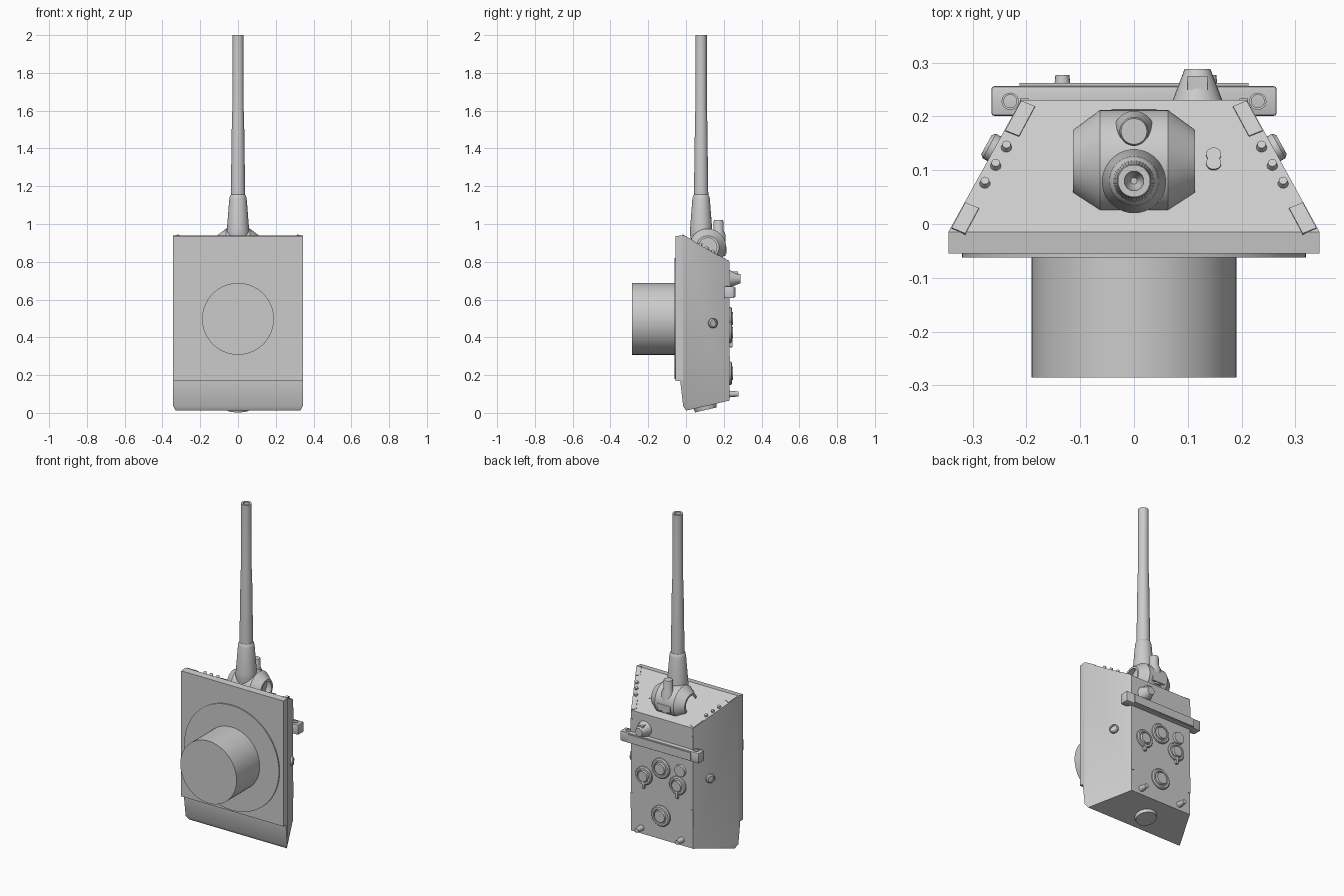
import bpy, bmesh, math
from mathutils import Vector, Matrix

if "Cube" in bpy.data.objects:
    bpy.data.objects.remove(bpy.data.objects["Cube"])

grey = bpy.data.materials.new("armour_grey")
grey.use_nodes = True
tone = (0.6, 0.6, 0.6, 1)
grey.diffuse_color = tone
grey.node_tree.nodes["Principled BSDF"].inputs["Base Color"].default_value = tone


def finish(name, bm):
    bmesh.ops.recalc_face_normals(bm, faces=bm.faces)
    mesh = bpy.data.meshes.new(name)
    bm.to_mesh(mesh)
    bm.free()
    mesh.materials.append(grey)
    ob = bpy.data.objects.new(name, mesh)
    bpy.context.collection.objects.link(ob)
    bpy.ops.object.select_all(action='DESELECT')
    ob.select_set(True)
    bpy.context.view_layer.objects.active = ob
    bpy.ops.object.shade_smooth_by_angle(angle=math.radians(32))
    return ob


def hull(name, half):
    """Convex solid from points mirrored across x."""
    bm = bmesh.new()
    for x, y, z in half:
        for s in (-1, 1):
            bm.verts.new((s * x, y, z))
    bmesh.ops.convex_hull(bm, input=bm.verts)
    bmesh.ops.dissolve_limit(bm, angle_limit=0.01, verts=bm.verts, edges=bm.edges)
    return finish(name, bm)


def lathe(name, profile, origin, axis, steps=40, arc=2 * math.pi, start=0.0):
    """Spin (radius, height) points round an axis."""
    bm = bmesh.new()
    vs = [bm.verts.new((r, 0, h)) for r, h in profile]
    es = [bm.edges.new(p) for p in zip(vs, vs[1:])]
    bmesh.ops.rotate(bm, verts=bm.verts, matrix=Matrix.Rotation(start, 3, 'Z'))
    bmesh.ops.spin(bm, geom=vs + es, axis=(0, 0, 1), cent=(0, 0, 0),
                   angle=arc, steps=steps)
    bmesh.ops.remove_doubles(bm, verts=bm.verts, dist=1e-5)
    rot = Vector((0, 0, 1)).rotation_difference(Vector(axis)).to_matrix().to_4x4()
    bm.transform(Matrix.Translation(origin) @ rot)
    return finish(name, bm)


def stud(name, origin, axis, r0, r1, height, steps=24):
    return lathe(name, [(0, 0), (r0, 0), (r1, height), (0, height)],
                 origin, axis, steps)


def box(name, centre, size, rot=None, bevel=0.0):
    bm = bmesh.new()
    bmesh.ops.create_cube(bm, size=1)
    bmesh.ops.scale(bm, vec=size, verts=bm.verts)
    if bevel:
        bmesh.ops.bevel(bm, geom=bm.edges[:], offset=bevel, segments=2,
                        affect='EDGES', profile=0.5)
    m = Matrix.Translation(centre)
    bm.transform(m @ rot.to_4x4() if rot else m)
    return finish(name, bm)


# Main armoured shell and its thick base plate
hull("turret_shell", [(.345, -.03, .165), (.345, -.03, .938), (.345, -.015, .94),
                      (.343, -.015, .035), (.33, 0, .012),
                      (.21, .23, .80), (.21, .23, .065)])
hull("base_plate", [(.345, -.055, .936), (.345, -.015, .94),
                    (.345, -.055, .17), (.345, -.015, .17)])

# Ring and basket below the turret
stud("turret_ring", (0, -.05, .5), (0, -1, 0), .32, .32, .012, 64)
stud("turret_basket", (0, -.05, .4975), (0, -1, 0), .19, .19, .235, 64)

# Sloped gun plate: direction helpers
up_slope = Vector((0, -.245, .14)).normalized()
face_n = Vector((0, .14, .245)).normalized()
slope_rot = Matrix((Vector((1, 0, 0)), up_slope, face_n)).transposed()
if slope_rot.determinant() < 0:
    slope_rot = Matrix((Vector((1, 0, 0)), -up_slope, face_n)).transposed()


def on_slope(x, y):
    return Vector((x, y, .94 - .571 * (y + .015)))


# Curved mantlet shell with tapered ends, open towards the turret
pivot = Vector((0, .115, .878))
lathe("mantlet_shell", [(.048, -.113), (.06, -.113), (.097, -.063), (.097, .063),
                        (.06, .113), (.048, .113), (.08, .06), (.08, -.06), (.048, -.113)],
      pivot, (1, 0, 0), 32, math.radians(200), math.radians(50))
stud("mantlet_core", pivot - Vector((.06, 0, 0)), (1, 0, 0), .078, .078, .12, 32)
box("mantlet_lip", (0, .205, .86), (.084, .018, .04))

# Gun with stepped sleeve and hollow muzzle
lathe("gun_barrel", [(0, .90), (.05, .90), (.06, .95), (.058, .98), (.046, 1.135),
                     (.042, 1.15), (.038, 1.155), (.032, 1.58), (.03, 1.6),
                     (.03, 2), (.018, 2), (.016, 1.95), (.006, 1.93), (0, 1.93)],
      (0, .08, 0), (0, 0, 1), 40)

# Secondary barrel housing
lathe("coaxial_housing", [(0, .83), (.038, .83), (.038, .94), (.027, .965), (.027, 1.01),
                          (.024, 1.02), (0, 1.02)], (0, .172, 0), (0, 0, 1), 28)

# Sight opening plate on the slope
for dy in (-.008, .008):
    stud("sight_cover", on_slope(.148, .12 + dy), face_n, .014, .014, .004)

# Edge bolts, side ports, weld strips
side_n = Vector((.245, .135, 0)).normalized()
for s in (-1, 1):
    for x, y in ((.237, .142), (.257, .108), (.277, .075)):
        stud("edge_bolt", on_slope(s * x, y), face_n, .01, .008, .012, 12)
    n = Vector((s * side_n.x, side_n.y, 0))
    port = Vector((s * .26, .14, .475))
    lathe("side_port", [(0, -.005), (.026, -.005), (.026, .01), (.02, .016),
                        (.015, .016), (.015, .010), (0, .010)], port, n, 24)
    for z, length in ((.70, .1), (.25, .1)):
        box("weld_strip", (s * .204, .23, z), (.016, .006, length))
    for y, w in ((.195, .07), (.01, .06)):
        x = .337 - .551 * y - .018
        tilt = Matrix.Rotation(s * math.radians(25), 3, 'Z')
        box("joint_plate", on_slope(s * x, y), (.028, w, .006), slope_rot @ tilt)

# Roof stowage bar with drilled end lugs
box("roof_bar", (0, .2285, .639), (.53, .055, .062), bevel=.005)
box("roof_bar_cap", (0, .246, .639), (.426, .032, .05))
for s in (-1, 1):
    lathe("bar_lug_ring", [(.012, 0), (.016, 0), (.016, .003), (.012, .003), (.012, 0)],
          (s * .23, .228, .67), (0, 0, 1), 20)

# Roof fittings
roof = (0, 1, 0)


def hatch(name, x, z, r, handle=False):
    lathe(name, [(0, -.005), (r, -.005), (r, .008), (r * .9, .014), (r * .72, .014),
                 (r * .68, .008), (r * .6, .008), (r * .55, .02), (0, .02)],
          (x, .23, z), roof, 32)
    if handle:
        box(name + "_handle", (x, .238, z - r), (.016, .016, .045), bevel=.003)


hatch("top_hatch", .005, .50, .06)
hatch("left_hatch", .12, .425, .055, True)
hatch("right_hatch", -.108, .425, .055, True)
hatch("rear_hatch", .005, .21, .062)
stud("roof_vent", (-.125, .225, .52), roof, .038, .034, .018)
stud("periscope_hood", (.118, .225, .71), roof, .048, .024, .063)
box("periscope_window", (.118, .262, .735), (.037, .026, .025))
for x in (-.133, .14):
    stud("lifting_stud", (x, .225, .10), roof, .018, .013, .052, 16)

# Round access cover on the rear plate
rear_n = Vector((0, .053, -.23)).normalized()
stud("rear_cover", (0, .10, .036), rear_n, .062, .058, .021, 32)
